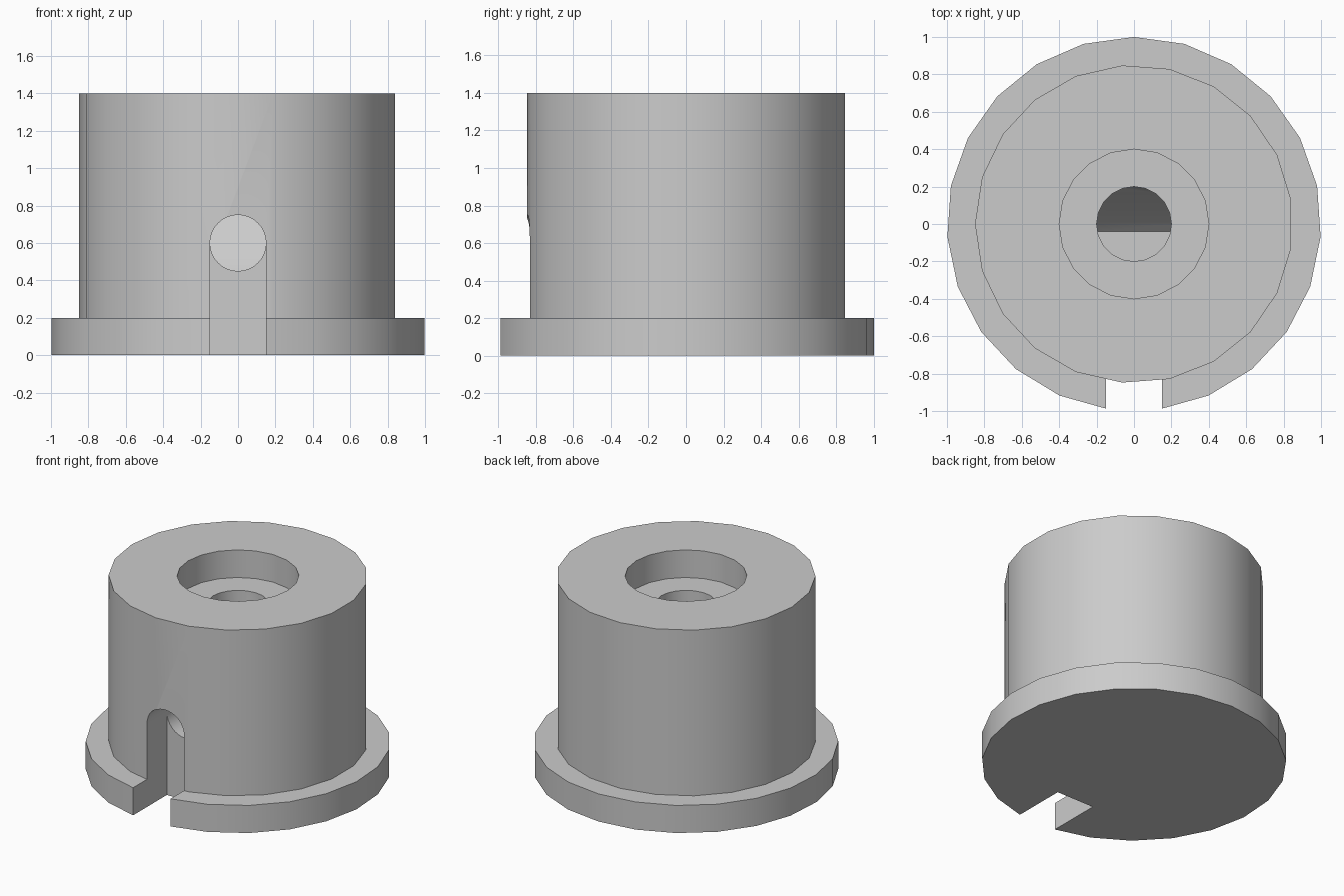
import bpy, bmesh, math
from mathutils import Vector

scene = bpy.context.scene
cube = bpy.data.objects.get("Cube")
if cube:
    bpy.data.objects.remove(cube, do_unlink=True)

grey = bpy.data.materials.new("plain_grey")
grey.use_nodes = True
colour = (0.6, 0.6, 0.6, 1)
grey.diffuse_color = colour
grey.node_tree.nodes["Principled BSDF"].inputs["Base Color"].default_value = colour


def prism(name, outline, direction):
    """Extrude a closed outline of 3D points along a direction."""
    bm = bmesh.new()
    face = bm.faces.new([bm.verts.new(p) for p in outline])
    out = bmesh.ops.extrude_face_region(bm, geom=[face])
    moved = [g for g in out["geom"] if isinstance(g, bmesh.types.BMVert)]
    bmesh.ops.translate(bm, verts=moved, vec=Vector(direction))
    bmesh.ops.recalc_face_normals(bm, faces=bm.faces)
    mesh = bpy.data.meshes.new(name)
    bm.to_mesh(mesh)
    bm.free()
    mesh.materials.append(grey)
    obj = bpy.data.objects.new(name, mesh)
    scene.collection.objects.link(obj)
    return obj


def disc(name, radius, low, high, sides, start=90):
    """Upright cylinder with its first corner at the start angle."""
    angles = [math.radians(start) + math.tau * i / sides for i in range(sides)]
    ring = [(radius * math.cos(a), radius * math.sin(a), low) for a in angles]
    return prism(name, ring, (0, 0, high - low))


def combine(target, tool, operation):
    mod = target.modifiers.new(tool.name, "BOOLEAN")
    mod.operation = operation
    mod.solver = "EXACT"
    mod.object = tool
    tool.hide_render = True
    bpy.ops.object.select_all(action="DESELECT")
    target.select_set(True)
    bpy.context.view_layer.objects.active = target
    bpy.ops.object.modifier_apply(modifier=mod.name)
    bpy.data.objects.remove(tool, do_unlink=True)


# Flanged housing
housing = disc("flanged_housing", 1.0, 0, 0.2, 23)
combine(housing, disc("body", 0.85, 0.1, 1.4, 21, 180), "UNION")

# Stepped bore from the top
combine(housing, disc("counterbore", 0.4, 1.2, 1.6, 20), "DIFFERENCE")
bore = disc("bore", 0.2, 0.42, 1.3, 20)

# Curved ramp left standing at the back of the bore
steps = 6
arc = []
for i in range(steps + 1):
    t = i / steps
    arc.append((-0.3, -0.04 + 0.25 * t, 0.42 + 0.24 * t + 0.2 * t * t))
ramp = prism("ramp", arc + [(-0.3, 0.4, arc[-1][2]), (-0.3, 0.4, 0.3), (-0.3, -0.04, 0.3)],
             (0.6, 0, 0))
combine(bore, ramp, "DIFFERENCE")

# Round passage from the front into the bore
passage_ring = [(0.15 * math.cos(math.tau * i / 32), -0.7,
                 0.6 + 0.15 * math.sin(math.tau * i / 32)) for i in range(32)]
passage = prism("passage", passage_ring, (0, 0.62, 0))
combine(bore, passage, "UNION")
combine(housing, bore, "DIFFERENCE")

# Arched slot through the front wall and flange
arch = [(0.15 * math.cos(math.pi * i / 16), -1.2,
         0.6 + 0.15 * math.sin(math.pi * i / 16)) for i in range(17)]
slot = prism("slot", arch + [(-0.15, -1.2, -0.2), (0.15, -1.2, -0.2)], (0, 0.6, 0))
combine(housing, slot, "DIFFERENCE")

# Smooth round walls, crisp rims
bpy.ops.object.select_all(action="DESELECT")
housing.select_set(True)
bpy.context.view_layer.objects.active = housing
bpy.ops.object.shade_smooth_by_angle(angle=math.radians(30))
